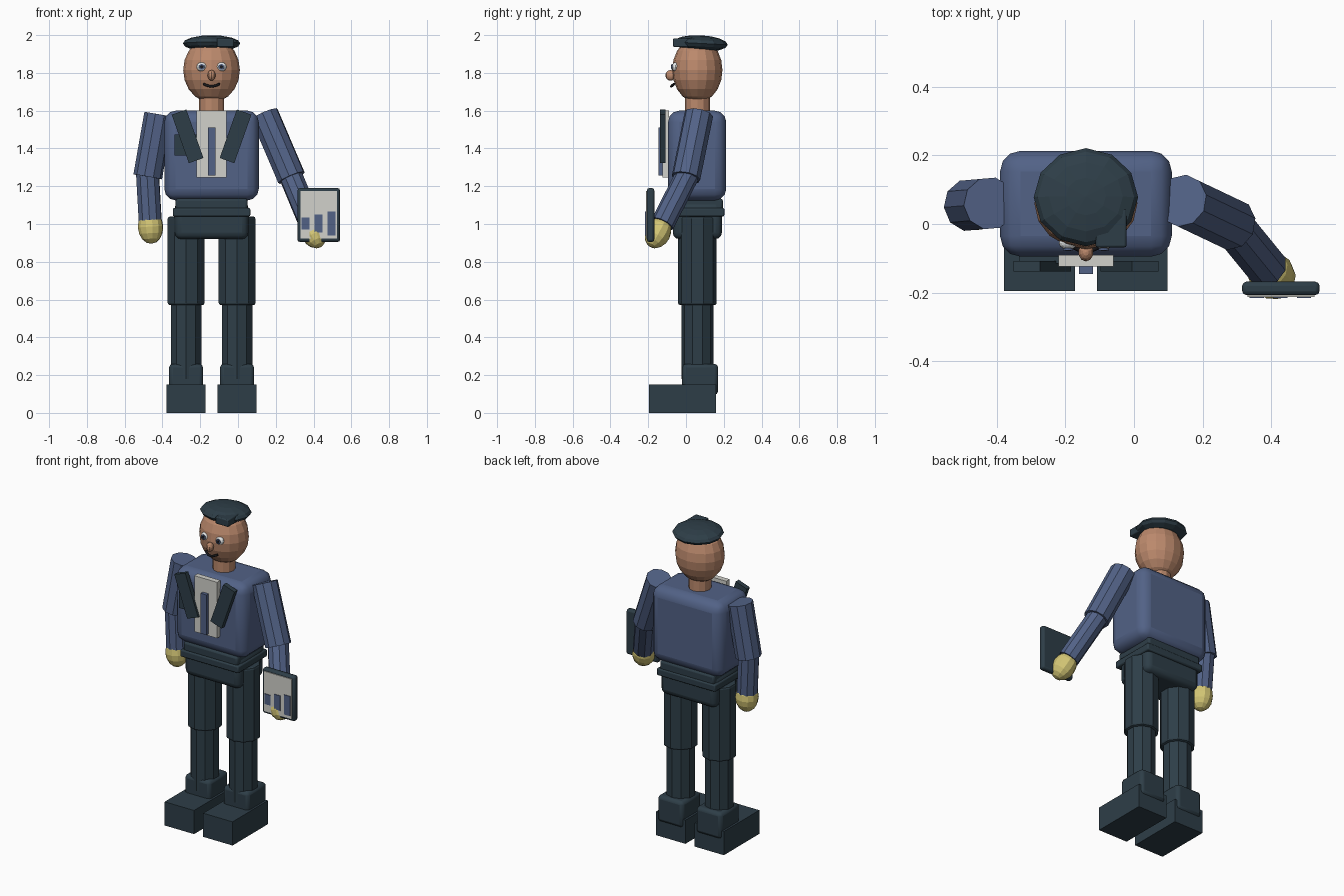
import bpy
import math
from mathutils import Vector

old = bpy.data.objects.get("Cube")
if old:
    bpy.data.objects.remove(old, do_unlink=True)

CX, CY = -0.14, 0.06  # body axis


def material(name, r, g, b):
    m = bpy.data.materials.new(name)
    m.use_nodes = True
    m.diffuse_color = (r, g, b, 1)
    bsdf = next(n for n in m.node_tree.nodes if n.type == "BSDF_PRINCIPLED")
    bsdf.inputs["Base Color"].default_value = (r, g, b, 1)
    bsdf.inputs["Roughness"].default_value = 0.8
    return m


BLUE = material("jacket_blue", 0.084, 0.122, 0.24)
DARK = material("dark_slate", 0.027, 0.048, 0.064)
SKIN = material("skin", 0.5, 0.25, 0.15)
YELLOW = material("glove_yellow", 0.66, 0.57, 0.18)
WHITE = material("off_white", 0.64, 0.64, 0.6)
EYE = material("eye_white", 0.8, 0.82, 0.82)
BLACK = material("black", 0.01, 0.01, 0.012)


def finish(name, mat):
    ob = bpy.context.object
    ob.name = ob.data.name = name
    ob.data.materials.append(mat)
    return ob


def add_bevel(ob, width, segments):
    mod = ob.modifiers.new("Bevel", "BEVEL")
    mod.width, mod.segments = width, segments
    mod.limit_method = "ANGLE"
    mod.angle_limit = math.radians(50)


def box(name, mat, xs, ys, zs, bevel=0, segments=2, tilt=0):
    """Box from its x, y and z ranges, tilted about y."""
    ranges = (xs, ys, zs)
    bpy.ops.mesh.primitive_cube_add(size=1, location=[sum(r) / 2 for r in ranges])
    ob = finish(name, mat)
    ob.scale = [r[1] - r[0] for r in ranges]
    bpy.ops.object.transform_apply(location=False, rotation=False, scale=True)
    ob.rotation_euler.y = tilt
    if bevel:
        add_bevel(ob, bevel, segments)
        bpy.ops.object.shade_smooth_by_angle(angle=math.radians(40))
    return ob


def limb(name, mat, start, end, radius, sides=10, bevel=0):
    """Cylinder between two points."""
    a, b = Vector(start), Vector(end)
    bpy.ops.mesh.primitive_cylinder_add(vertices=sides, radius=radius,
                                        depth=(b - a).length, location=(a + b) / 2)
    ob = finish(name, mat)
    ob.rotation_euler = (a - b).to_track_quat("Z", "Y").to_euler()
    if bevel:
        add_bevel(ob, bevel, 2)
    return ob


def ball(name, mat, centre, radii, segments=12, rings=8, axis=None):
    bpy.ops.mesh.primitive_uv_sphere_add(segments=segments, ring_count=rings,
                                         radius=1, location=centre)
    ob = finish(name, mat)
    ob.scale = radii
    if axis:
        ob.rotation_euler = Vector(axis).to_track_quat("Z", "Y").to_euler()
    return ob


def centred(half, c=CX):
    return (c - half, c + half)


# Trunk
box("torso", BLUE, centred(0.25), (-0.095, 0.213), (1.125, 1.6), 0.06, 3)
box("waistband", DARK, centred(0.19), (-0.08, 0.195), (1.075, 1.135), 0.012)
box("belt", DARK, centred(0.205), (-0.09, 0.203), (1.04, 1.085), 0.008)
box("pelvis", DARK, centred(0.195), (-0.07, 0.19), (0.92, 1.12), 0.035, 3)

# Legs and shoes
for side, s in (("right", -1), ("left", 1)):
    x = CX + s * 0.135
    limb(side + "_thigh", DARK, (x, CY, 1.04), (x, CY, 0.57), 0.102, bevel=0.012)
    limb(side + "_shin", DARK, (x, CY, 0.6), (x, CY, 0.18), 0.085)
    box(side + "_ankle", DARK, centred(0.09, x), (-0.02, 0.17), (0.095, 0.26), 0.02)
    box(side + "_shoe", DARK, centred(0.103, x), (-0.195, 0.16), (0, 0.15))

# Arms: shoulder, elbow, wrist, hand centre
arms = {
    "right": ((-0.42, 0.06, 1.58), (-0.478, 0.055, 1.25),
              (-0.465, 0.05, 1.02), (-0.463, 0.05, 0.985)),
    "left": ((0.14, 0.068, 1.58), (0.283, 0.0, 1.245),
             (0.385, -0.125, 1.0), (0.4, -0.148, 0.955)),
}
for side, (shoulder, elbow, wrist, hand) in arms.items():
    limb(side + "_upper_arm", BLUE, shoulder, elbow, 0.077)
    start = Vector(elbow) + (Vector(elbow) - Vector(wrist)).normalized() * 0.03
    limb(side + "_forearm", BLUE, start, wrist, 0.063)
    ball(side + "_glove", YELLOW, hand, (0.068, 0.068, 0.09), 12, 8,
         Vector(elbow) - Vector(wrist))

# Shirt front, tie, pocket and lapels
box("shirt_front", WHITE, centred(0.08), (-0.124, -0.09), (1.245, 1.6))
box("tie", BLUE, centred(0.02), (-0.145, -0.12), (1.257, 1.512))
box("chest_pocket", DARK, (-0.335, -0.2), (-0.115, -0.09), (1.362, 1.475))
for side, s in (("right", -1), ("left", 1)):
    box(side + "_lapel", DARK, centred(0.041, CX + s * 0.127), (-0.138, -0.108),
        (1.328, 1.6), tilt=s * math.radians(19.5))

# Head
limb("neck", SKIN, (CX, CY, 1.57), (CX, CY, 1.69), 0.066, 12)
ball("head", SKIN, (CX, CY, 1.815), (0.15, 0.133, 0.172), 16, 10)
ball("nose", SKIN, (CX, -0.082, 1.787), (0.022, 0.027, 0.028), 10, 8)
for side, s in (("right", -1), ("left", 1)):
    x = CX + s * 0.052
    ball(side + "_eye", EYE, (x, -0.055, 1.832), (0.027, 0.02, 0.025), 12, 8)
    limb(side + "_iris", BLUE, (x, -0.062, 1.832), (x, -0.0765, 1.832), 0.015, 12)
    limb(side + "_pupil", BLACK, (x, -0.068, 1.832), (x, -0.079, 1.832), 0.009, 10)

# Smiling mouth as a thin tube
curve = bpy.data.curves.new("mouth", "CURVE")
curve.dimensions = "3D"
curve.bevel_depth, curve.bevel_resolution = 0.007, 1
curve.use_fill_caps = True
spline = curve.splines.new("POLY")
spline.points.add(6)
for i, p in enumerate(spline.points):
    t = i / 3 - 1
    p.co = (CX + 0.042 * t, -0.078 + 0.016 * t * t, 1.729 + 0.013 * t * t, 1)
mouth = bpy.data.objects.new("mouth", curve)
curve.materials.append(BLACK)
bpy.context.collection.objects.link(mouth)

# Cap with an offset peak
cap = ball("cap", DARK, (CX, 0.078, 1.956), (0.152, 0.143, 0.043), 12, 8)
cap.rotation_euler.x = math.radians(-3)
box("cap_peak", DARK, (-0.112, -0.022), (-0.068, 0.045), (1.937, 1.983), 0.006)

# Tablet with a bar chart
box("tablet", DARK, (0.315, 0.54), (-0.207, -0.168), (0.905, 1.19), 0.012)
box("tablet_screen", WHITE, (0.33, 0.525), (-0.212, -0.204), (0.922, 1.175))
for i in range(3):
    x = 0.357 + i * 0.069
    box(f"chart_bar_{i + 1}", BLUE, centred(0.021, x), (-0.216, -0.21),
        (0.97 - i * 0.015, 1.035 + i * 0.015))
